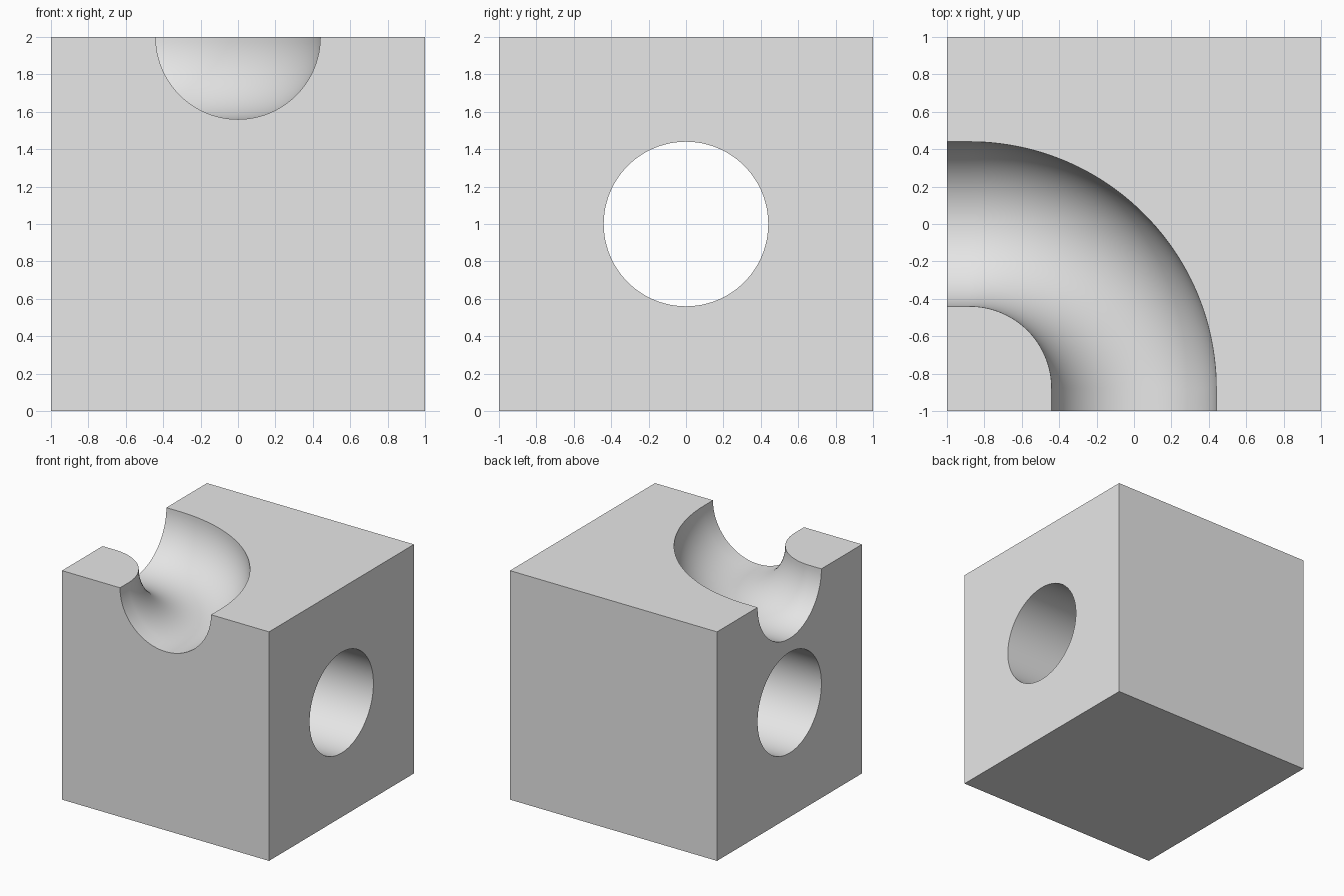
import bpy
import bmesh
from math import pi, sin, cos, radians
from mathutils import Matrix, Vector

RADIUS = 0.44     # bore and channel radius
BEND = 0.88       # centre-line radius of the curved channel
SIDES = 96
BEND_STEPS = 48

if "Cube" in bpy.data.objects:
    bpy.data.objects.remove(bpy.data.objects["Cube"], do_unlink=True)

grey = bpy.data.materials.new("light grey")
grey.use_nodes = True
colour = (0.8, 0.8, 0.8, 1.0)
grey.diffuse_color = colour
grey.node_tree.nodes["Principled BSDF"].inputs["Base Color"].default_value = colour


def make_object(name, bm):
    bmesh.ops.recalc_face_normals(bm, faces=bm.faces)
    mesh = bpy.data.meshes.new(name)
    bm.to_mesh(mesh)
    bm.free()
    mesh.materials.append(grey)
    obj = bpy.data.objects.new(name, mesh)
    bpy.context.collection.objects.link(obj)
    return obj


def sweep(name, path):
    """Round bar through (centre, sideways direction) stations, capped at both ends."""
    bm = bmesh.new()
    rings = []
    for centre, side in path:
        rings.append([bm.verts.new(centre + RADIUS * (cos(a) * side + sin(a) * Vector((0, 0, 1))))
                      for a in (2 * pi * i / SIDES for i in range(SIDES))])
    for a, b in zip(rings, rings[1:]):
        for i in range(SIDES):
            j = (i + 1) % SIDES
            bm.faces.new((a[i], a[j], b[j], b[i]))
    bm.faces.new(rings[0])
    bm.faces.new(rings[-1])
    return make_object(name, bm)


# Solid block
bm = bmesh.new()
bmesh.ops.create_cube(bm, size=2, matrix=Matrix.Translation((0, 0, 1)))
block = make_object("block", bm)

# Straight bore from side to side
y_axis = Vector((0, 1, 0))
bore = sweep("bore_cutter", [(Vector((x, 0, 1)), y_axis) for x in (-1.2, 1.2)])

# Quarter-turn channel in the top, with short straight ends
path = [(Vector((0, -1.2, 2)), Vector((1, 0, 0)))]
for step in range(BEND_STEPS + 1):
    angle = pi / 2 * step / BEND_STEPS
    out = Vector((cos(angle), sin(angle), 0))
    path.append((Vector((-BEND, -BEND, 2)) + BEND * out, out))
path.append((Vector((-1.2, 0, 2)), y_axis))
channel = sweep("channel_cutter", path)

# Cut both out of the block
bpy.context.view_layer.objects.active = block
for cutter in (bore, channel):
    cut = block.modifiers.new(cutter.name, 'BOOLEAN')
    cut.operation = 'DIFFERENCE'
    cut.solver = 'EXACT'
    cut.object = cutter
    bpy.ops.object.modifier_apply(modifier=cut.name)
    bpy.data.objects.remove(cutter, do_unlink=True)

# Smooth curved walls, crisp block edges
bpy.ops.object.select_all(action='DESELECT')
block.select_set(True)
bpy.ops.object.shade_smooth_by_angle(angle=radians(30))
